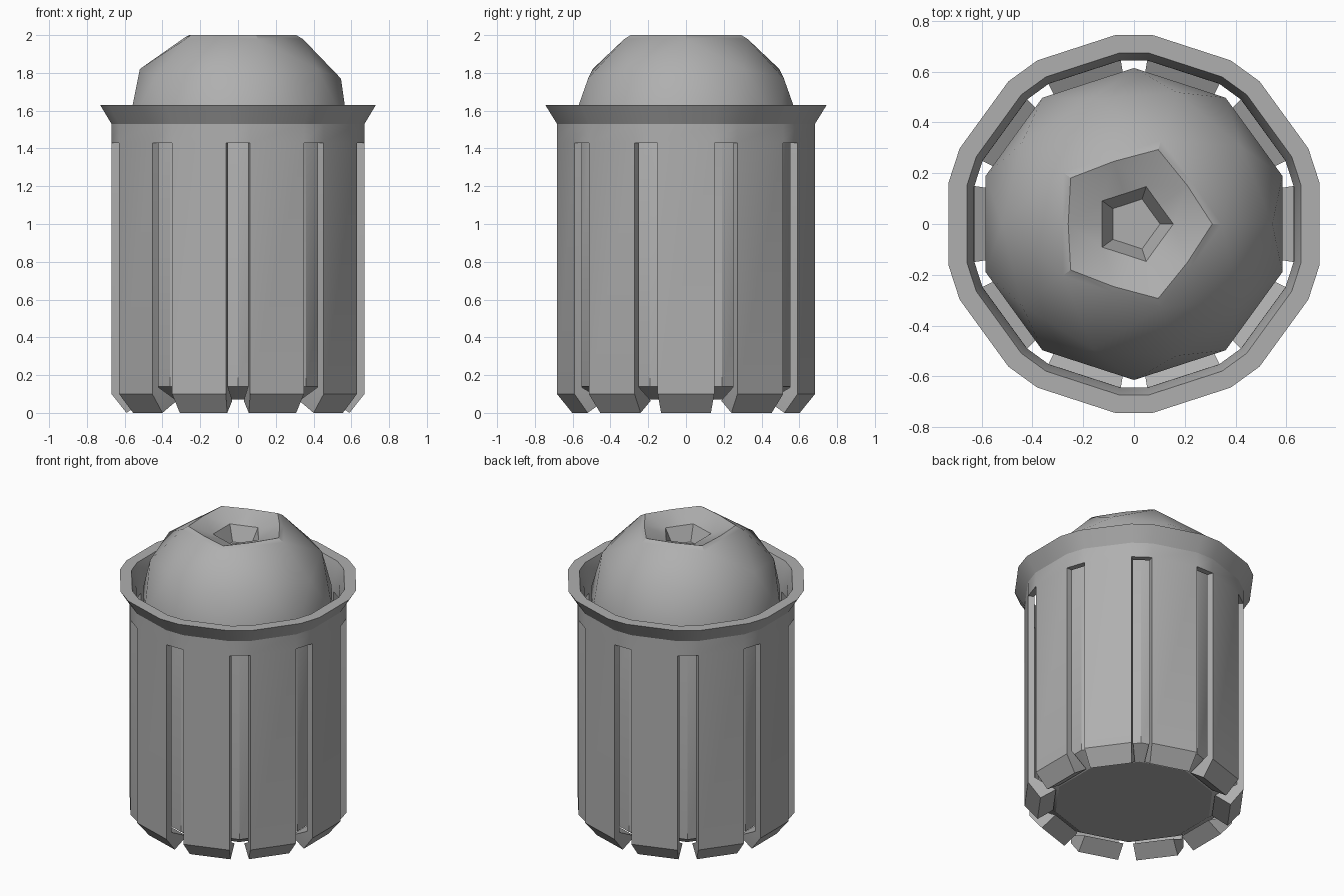
import bpy, bmesh
from math import sin, cos, radians

if "Cube" in bpy.data.objects:
    bpy.data.objects.remove(bpy.data.objects["Cube"])

grey = bpy.data.materials.new("dark_grey")
grey.diffuse_color = (0.43, 0.43, 0.43, 1)
grey.use_nodes = True
grey.node_tree.nodes["Principled BSDF"].inputs["Base Color"].default_value = grey.diffuse_color


def finish(bm, name):
    bmesh.ops.recalc_face_normals(bm, faces=bm.faces[:])
    me = bpy.data.meshes.new(name)
    bm.to_mesh(me)
    bm.free()
    me.materials.append(grey)
    ob = bpy.data.objects.new(name, me)
    bpy.context.collection.objects.link(ob)
    bpy.ops.object.select_all(action='DESELECT')
    ob.select_set(True)
    bpy.context.view_layer.objects.active = ob
    bpy.ops.object.shade_smooth_by_angle(angle=radians(28))
    return ob


def polar(bm, r, z, deg):
    return bm.verts.new((r * cos(radians(deg)), r * sin(radians(deg)), z))


# Slotted outer sleeve: ten fingers hanging from a flared collar
# profile entries are radius, height, half slot angle
outer = [(0.605, 0, 5.4), (0.686, 0.10, 5.4), (0.686, 1.43, 5.4),
         (0.686, 1.53, 5.4), (0.748, 1.63, 5.4)]
inner = [(0.51, 0.065, 3.4), (0.646, 0.135, 4.6), (0.646, 1.43, 4.6),
         (0.646, 1.53, 4.8), (0.675, 1.63, 5.1)]
bm = bmesh.new()
sides = [(18 + 36 * k, s) for k in range(10) for s in (-1, 1)]
O = [[polar(bm, r, z, a + s * h) for r, z, h in outer] for a, s in sides]
I = [[polar(bm, r, z, a + s * h) for r, z, h in inner] for a, s in sides]
for j in range(20):
    n = (j + 1) % 20
    start = 2 if j % 2 == 0 else 0          # even segments are the slots
    for i in range(start, 4):
        bm.faces.new((O[j][i], O[n][i], O[n][i + 1], O[j][i + 1]))
        bm.faces.new((I[j][i], I[j][i + 1], I[n][i + 1], I[n][i]))
    for i in (start, 4):
        bm.faces.new((O[j][i], O[n][i], I[n][i], I[j][i]))
    for i in range(2):                      # finger side walls
        bm.faces.new((O[j][i], O[j][i + 1], I[j][i + 1], I[j][i]))
finish(bm, "slotted_sleeve")

# Inner core: ten-sided shaft, faceted dome, five-sided dished tip with a hole
bm = bmesh.new()
shaft = [[polar(bm, r, z, 18 + 36 * k) for k in range(10)]
         for r, z in ((0.50, 0.07), (0.614, 0.14), (0.614, 1.5))]
# dome rings alternate between pentagon corners and pentagon edge middles
dome_profile = [((0.545, 1.77), (0.52, 1.82)),
                ((0.345, 1.978), (0.281, 1.988)),
                ((0.308, 2.0), (0.259, 2.0)),
                ((0.155, 1.945), (0.125, 1.945)),
                ((0.103, 1.845), (0.083, 1.845))]
dome = [[polar(bm, *pair[k % 2], 36 * k) for k in range(10)] for pair in dome_profile]
for a, b in zip(shaft, shaft[1:]):
    for k in range(10):
        n = (k + 1) % 10
        bm.faces.new((a[k], a[n], b[n], b[k]))
for a, b in zip(dome, dome[1:]):
    for k in range(0, 10, 2):
        for m in ((k + 1) % 10, (k - 1) % 10):   # fold from lower middle to upper corner
            bm.faces.new((a[k], a[m], b[k]))
            bm.faces.new((a[m], b[m], b[k]))
for k in range(10):
    n = (k + 1) % 10
    bm.faces.new((shaft[-1][k], shaft[-1][n], dome[0][n]))
    bm.faces.new((shaft[-1][k], dome[0][n], dome[0][k]))
bm.faces.new(shaft[0])
bm.faces.new(dome[-1])
finish(bm, "domed_core")
